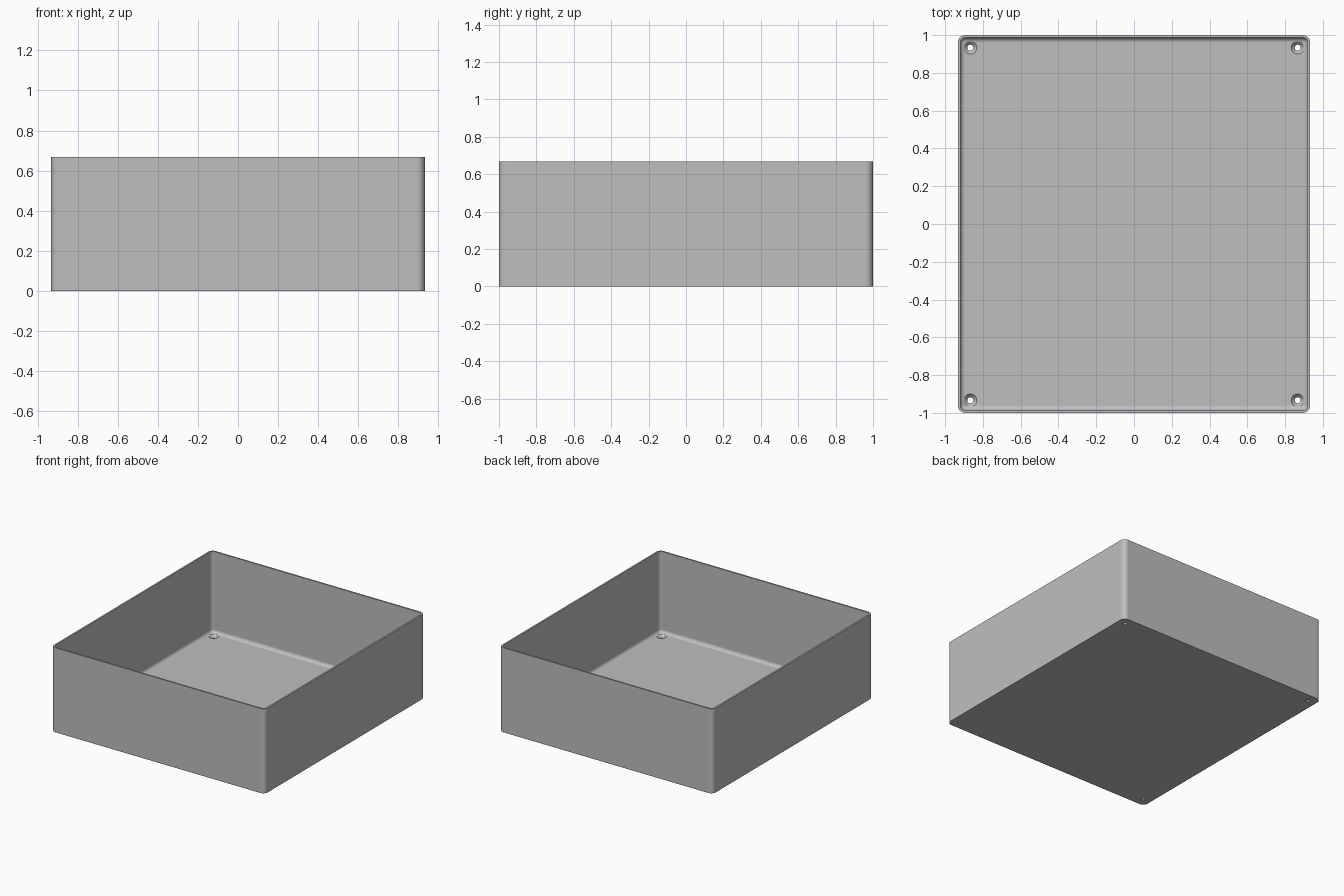
import bpy, bmesh, math

HX, HY, HEIGHT = 0.933, 1.0, 0.667      # outer half sizes and height
WALL, FLOOR = 0.0133, 0.0267            # wall and floor thickness
R_OUT, R_IN = 0.04, 0.0267              # outer corner and inner fillet radii
HOLE_X, HOLE_Y = HX - 0.0667, HY - 0.0667
SEG = 10

cube = bpy.data.objects.get("Cube")
if cube:
    bpy.data.objects.remove(cube, do_unlink=True)

grey = bpy.data.materials.new("grey_plastic")
grey.use_nodes = True
colour = (0.52, 0.52, 0.52, 1)
grey.diffuse_color = colour
grey.node_tree.nodes["Principled BSDF"].inputs["Base Color"].default_value = colour


def finish(bm, name):
    bmesh.ops.remove_doubles(bm, verts=bm.verts, dist=1e-5)
    bmesh.ops.recalc_face_normals(bm, faces=bm.faces)
    mesh = bpy.data.meshes.new(name)
    bm.to_mesh(mesh)
    bm.free()
    mesh.materials.append(grey)
    obj = bpy.data.objects.new(name, mesh)
    bpy.context.collection.objects.link(obj)
    return obj


def rounded_loop(bm, inset, radius, z):
    """Ring of vertices around a rectangle with rounded corners."""
    ring = []
    for q, (sx, sy) in enumerate([(1, 1), (-1, 1), (-1, -1), (1, -1)]):
        cx, cy = sx * (HX - inset - radius), sy * (HY - inset - radius)
        for i in range(SEG + 1):
            a = math.pi / 2 * (q + i / SEG)
            ring.append(bm.verts.new((cx + radius * math.cos(a), cy + radius * math.sin(a), z)))
    return ring


def circle_loop(bm, x, y, radius, z, n=32):
    return [bm.verts.new((x + radius * math.cos(2 * math.pi * i / n),
                          y + radius * math.sin(2 * math.pi * i / n), z)) for i in range(n)]


def loft(bm, rings):
    """Bridge the rings in order and close both ends."""
    for a, b in zip(rings, rings[1:]):
        n = len(a)
        for i in range(n):
            j = (i + 1) % n
            bm.faces.new((a[i], a[j], b[j], b[i]))
    bm.faces.new(rings[0])
    bm.faces.new(rings[-1])


# Open tray: outside up, over the rim, down inside and round the floor fillet
bm = bmesh.new()
rings = [rounded_loop(bm, 0, R_OUT, 0),
         rounded_loop(bm, 0, R_OUT, HEIGHT),
         rounded_loop(bm, WALL, R_IN, HEIGHT)]
for k in range(SEG + 1):
    t = math.pi / 2 * k / SEG
    step = R_IN * (1 - math.cos(t))
    rings.append(rounded_loop(bm, WALL + step, R_IN - step,
                              FLOOR + R_IN * (1 - math.sin(t))))
loft(bm, rings)
tray = finish(bm, "tray")

# Countersunk screw holes in the four floor corners
bm = bmesh.new()
profile = [(0.016, -0.05), (0.016, 0.008), (0.034, FLOOR), (0.034, 0.08)]
for sx in (-1, 1):
    for sy in (-1, 1):
        loft(bm, [circle_loop(bm, sx * HOLE_X, sy * HOLE_Y, r, z) for r, z in profile])
cutter = finish(bm, "screw_hole_cutter")
cutter.hide_render = True

cut = tray.modifiers.new("screw_holes", "BOOLEAN")
cut.operation = "DIFFERENCE"
cut.solver = "EXACT"
cut.object = cutter

bpy.ops.object.select_all(action="DESELECT")
tray.select_set(True)
bpy.context.view_layer.objects.active = tray
bpy.ops.object.modifier_apply(modifier=cut.name)
bpy.data.objects.remove(cutter, do_unlink=True)

# Smooth fillets, crisp rim, flat walls
bpy.ops.object.shade_smooth_by_angle(angle=math.radians(30))
weighted = tray.modifiers.new("flat_walls", "WEIGHTED_NORMAL")
weighted.keep_sharp = True
